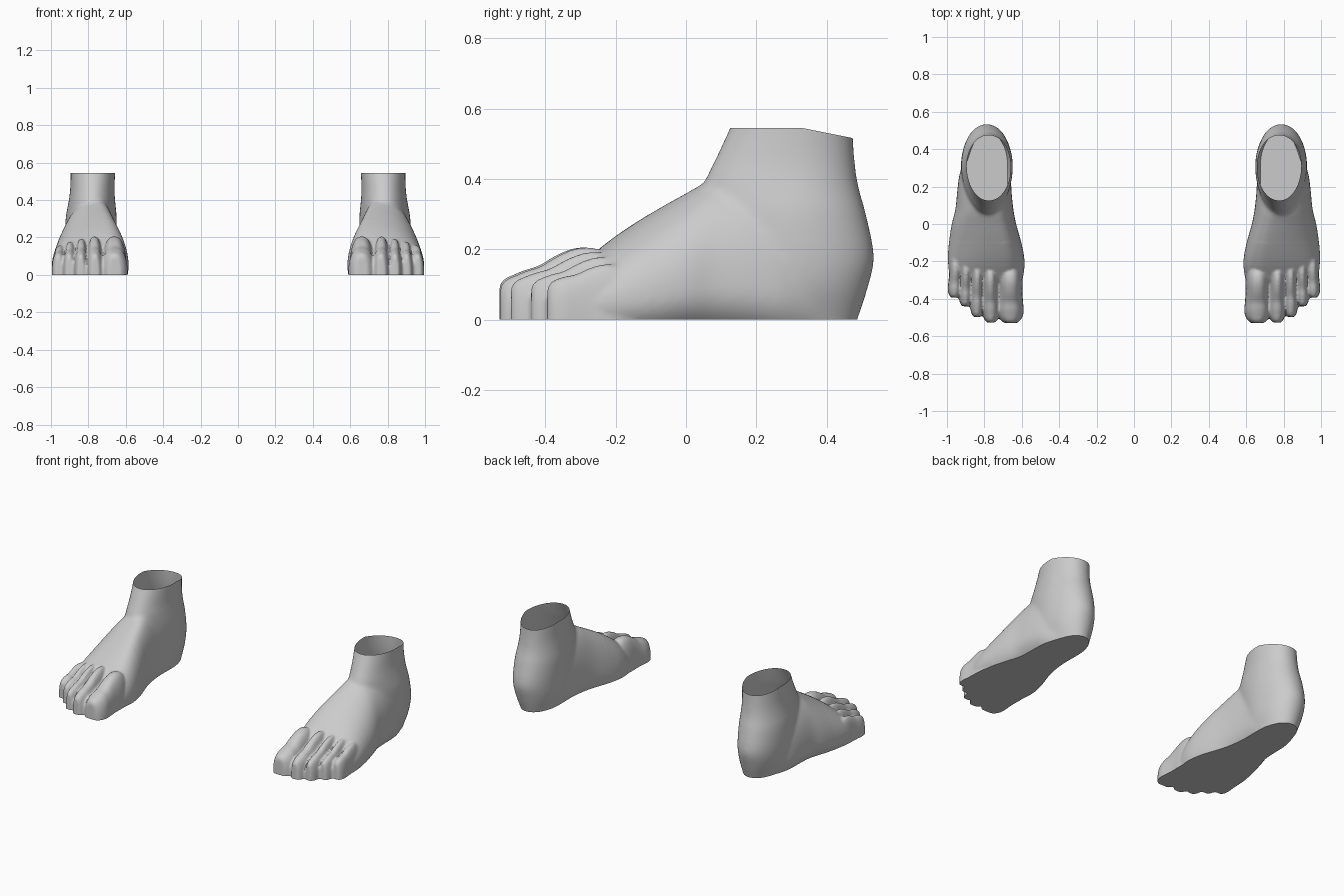
import bpy, bmesh, math
from mathutils import Vector

if "Cube" in bpy.data.objects:
    bpy.data.objects.remove(bpy.data.objects["Cube"])

SEG = 48
grey = bpy.data.materials.new("plain_grey")
grey.diffuse_color = (0.6, 0.6, 0.6, 1)
grey.use_nodes = True
grey.node_tree.nodes["Principled BSDF"].inputs["Base Color"].default_value = grey.diffuse_color


def spow(v, n):
    return math.copysign(abs(v) ** (2 / n), v)


def catmull(rows, steps):
    """Smoothly subdivide a table of section parameters."""
    out = []
    for i in range(len(rows) - 1):
        a, b = rows[max(i - 1, 0)], rows[i]
        c, d = rows[i + 1], rows[min(i + 2, len(rows) - 1)]
        for k in range(steps):
            t = k / steps
            out.append([0.5 * (2 * q + (r - p) * t + (2 * p - 5 * q + 4 * r - s) * t * t
                               + (3 * q - p - 3 * r + s) * t ** 3)
                        for p, q, r, s in zip(a, b, c, d)])
    return out + [list(rows[-1])]


def loft(bm, rings):
    """Skin a list of rings and cap both ends."""
    start = len(bm.faces)
    vs = [[bm.verts.new(p) for p in ring] for ring in rings]
    faces = [bm.faces.new(vs[0][::-1]), bm.faces.new(vs[-1])]
    for a, b in zip(vs, vs[1:]):
        for i in range(SEG):
            j = (i + 1) % SEG
            faces.append(bm.faces.new((a[i], a[j], b[j], b[i])))
    bmesh.ops.recalc_face_normals(bm, faces=faces)


angles = [2 * math.pi * i / SEG for i in range(SEG)]
bm = bmesh.new()

# Instep and ball: y, inner x, ridge x, outer x, top z, widest z
instep = [(-0.36, 0.62, 0.71, 0.94, 0.10, 0.03),
          (-0.29, 0.595, 0.70, 0.98, 0.165, 0.04),
          (-0.20, 0.585, 0.70, 0.995, 0.238, 0.05),
          (-0.10, 0.602, 0.71, 0.99, 0.303, 0.06),
          (0.00, 0.63, 0.73, 0.975, 0.36, 0.08),
          (0.08, 0.645, 0.75, 0.955, 0.40, 0.09),
          (0.18, 0.655, 0.765, 0.945, 0.40, 0.09),
          (0.28, 0.66, 0.77, 0.93, 0.36, 0.08),
          (0.38, 0.68, 0.77, 0.89, 0.25, 0.07)]
rings = []
for y, xi, xp, xo, h, zc in catmull(instep, 4):
    ring = []
    for a in angles:
        c, s = math.cos(a), math.sin(a)
        x = xp + (xo - xp if c > 0 else xp - xi) * spow(c, 2.1)
        z = zc + (h - zc if s > 0 else 0.15) * spow(s, 2.1)
        ring.append((x, y, z))
    rings.append(ring)
loft(bm, rings)

# Heel and ankle: z, front y, back y, inner x, outer x
ankle = [(-0.08, 0.16, 0.46, 0.69, 0.86),
         (0.00, 0.14, 0.488, 0.675, 0.885),
         (0.09, 0.12, 0.517, 0.655, 0.915),
         (0.18, 0.10, 0.535, 0.650, 0.925),
         (0.30, 0.06, 0.512, 0.648, 0.922),
         (0.38, 0.05, 0.490, 0.655, 0.908),
         (0.45, 0.08, 0.480, 0.660, 0.898),
         (0.54, 0.122, 0.474, 0.657, 0.895),
         (0.62, 0.155, 0.472, 0.655, 0.895)]
rings = []
for z, yf, yb, xi, xo in catmull(ankle, 4):
    cx, cy = (xi + xo) / 2, 0.31
    rings.append([(cx + (xo - xi) / 2 * spow(math.cos(a), 2.1),
                   cy + (yb - cy if math.sin(a) > 0 else cy - yf) * spow(math.sin(a), 1.95), z)
                  for a in angles])
loft(bm, rings)

# Toes: base x, tip x, half width, tip y, base y, tip height, knuckle height
toes = [(0.662, 0.660, 0.068, -0.530, -0.20, 0.125, 0.205),
        (0.768, 0.765, 0.044, -0.527, -0.19, 0.122, 0.205),
        (0.836, 0.840, 0.036, -0.497, -0.17, 0.120, 0.192),
        (0.896, 0.902, 0.034, -0.440, -0.16, 0.118, 0.178),
        (0.950, 0.960, 0.036, -0.394, -0.15, 0.115, 0.158)]
# distance along the toe, width factor, height blend, height factor
shape = [(0, 0.45, 0, 0.75), (0.02, 0.62, 0, 0.86), (0.06, 0.82, 0, 0.95),
         (0.13, 0.98, 0.05, 1), (0.22, 1.04, 0.2, 1), (0.34, 0.99, 0.4, 0.98),
         (0.5, 0.95, 0.75, 1), (0.68, 0.98, 1, 1), (0.85, 0.9, 1, 0.95), (1, 0.7, 1, 0.65)]
for xb, xt, w, yt, yb, ht, hb in toes:
    rings = []
    for s, wf, blend, hf in catmull(shape, 3):
        h = (ht + (hb - ht) * blend) * hf
        rings.append([(xt + (xb - xt) * s + w * wf * spow(math.cos(a), 2.5),
                       yt + (yb - yt) * s, h * spow(math.sin(a), 2.5)) for a in angles])
    loft(bm, rings)

# Fuse the parts into one skin
mesh = bpy.data.meshes.new("foot_parts")
bm.to_mesh(mesh)
bm.free()
parts = bpy.data.objects.new("foot_parts", mesh)
bpy.context.collection.objects.link(parts)
mod = parts.modifiers.new("fuse", 'REMESH')
mod.mode = 'VOXEL'
mod.voxel_size = 0.0075
deps = bpy.context.evaluated_depsgraph_get()
skin = bpy.data.meshes.new_from_object(parts.evaluated_get(deps))
bpy.data.objects.remove(parts)

bm = bmesh.new()
bm.from_mesh(skin)
# Soften the joins, keeping the toe creases crisp
bmesh.ops.smooth_vert(bm, verts=bm.verts, factor=0.5, use_axis_x=True, use_axis_y=True, use_axis_z=True)
for limit, count in ((-0.22, 6), (-0.1, 14)):
    body = [v for v in bm.verts if v.co.y > limit]
    for _ in range(count):
        bmesh.ops.smooth_vert(bm, verts=body, factor=0.5, use_axis_x=True, use_axis_y=True, use_axis_z=True)


def cut(point, normal):
    bmesh.ops.bisect_plane(bm, geom=bm.verts[:] + bm.edges[:] + bm.faces[:], dist=1e-5,
                           plane_co=point, plane_no=normal, clear_outer=True)


# Flat closed sole, open ankle rim dipping at the back
cut(Vector((0, 0, 0)), Vector((0, 0, -1)))
bmesh.ops.edgeloop_fill(bm, edges=[e for e in bm.edges if e.is_boundary])
cut(Vector((0, 0, 0.545)), Vector((0, 0, 1)))
cut(Vector((0, 0.33, 0.545)), Vector((0, 0.2, 1)).normalized())
bmesh.ops.recalc_face_normals(bm, faces=bm.faces)
bm.to_mesh(skin)

# Mirrored copy for the other foot
other = bpy.data.meshes.new("left_side_foot")
for v in bm.verts:
    v.co.x *= -1
bmesh.ops.reverse_faces(bm, faces=bm.faces)
bm.to_mesh(other)
bm.free()

for name, me in (("foot_positive_x", skin), ("foot_negative_x", other)):
    me.materials.clear()
    me.materials.append(grey)
    ob = bpy.data.objects.new(name, me)
    bpy.context.collection.objects.link(ob)
    bpy.ops.object.select_all(action='DESELECT')
    ob.select_set(True)
    bpy.context.view_layer.objects.active = ob
    bpy.ops.object.shade_smooth_by_angle(angle=math.radians(45))
